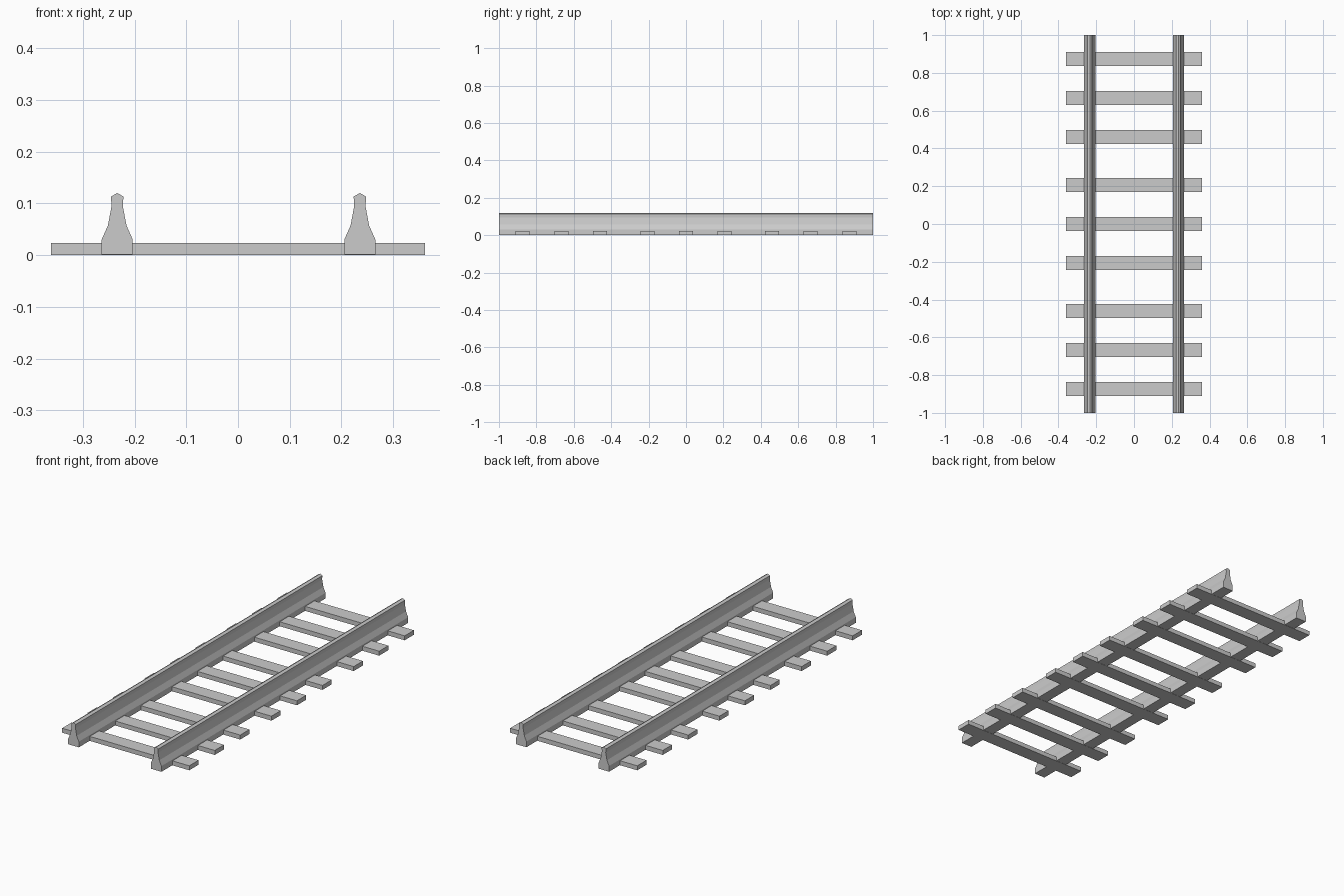
import bpy, bmesh

if "Cube" in bpy.data.objects:
    bpy.data.objects.remove(bpy.data.objects["Cube"])

LENGTH = 2.0

# Right half of the rail cross-section (x, z), from foot to crown
HALF = [(0.030, 0.001), (0.030, 0.030), (0.018, 0.057), (0.0125, 0.086),
        (0.011, 0.094), (0.012, 0.113)]
PROFILE = HALF + [(0.0, 0.12)] + [(-x, z) for x, z in reversed(HALF)]


def finish(bm, name):
    bmesh.ops.recalc_face_normals(bm, faces=bm.faces)
    mesh = bpy.data.meshes.new(name)
    bm.to_mesh(mesh)
    bm.free()
    obj = bpy.data.objects.new(name, mesh)
    bpy.context.collection.objects.link(obj)
    return obj


def rail(name, x):
    bm = bmesh.new()
    face = bm.faces.new([bm.verts.new((px + x, -LENGTH / 2, pz)) for px, pz in PROFILE])
    ext = bmesh.ops.extrude_face_region(bm, geom=[face], use_keep_orig=True)
    moved = [g for g in ext["geom"] if isinstance(g, bmesh.types.BMVert)]
    bmesh.ops.translate(bm, verts=moved, vec=(0, LENGTH, 0))
    return finish(bm, name)


def sleeper(name, y):
    bm = bmesh.new()
    bmesh.ops.create_cube(bm, size=1)
    bmesh.ops.scale(bm, verts=bm.verts, vec=(0.722, 0.075, 0.023))
    bmesh.ops.translate(bm, verts=bm.verts, vec=(0, y, 0.0115))
    return finish(bm, name)


# Two rails
rail("rail_left", -0.2335)
rail("rail_right", 0.2355)

# Sleepers in three groups of three
n = 1
for group in (-0.6665, 0, 0.6665):
    for offset in (-0.2065, 0, 0.2065):
        sleeper(f"sleeper_{n}", group + offset)
        n += 1
